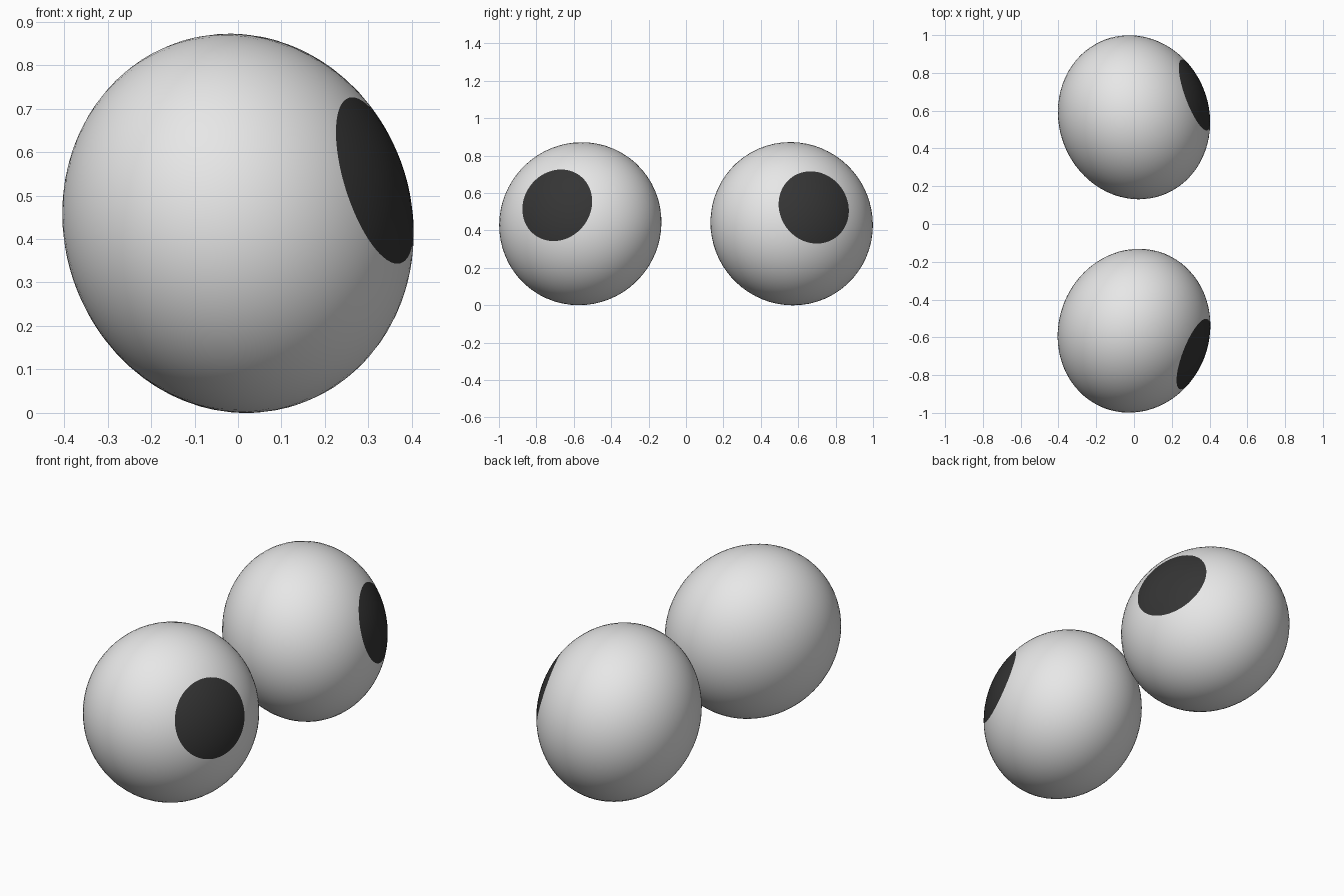
import bpy, bmesh, math
from mathutils import Matrix, Vector

if "Cube" in bpy.data.objects:
    bpy.data.objects.remove(bpy.data.objects["Cube"])

WIDE, DEEP = 0.439, 0.395      # radii across and along the gaze axis
PUPIL_ANGLE = math.radians(27)  # half angle of the pupil cap


def material(name, value):
    mat = bpy.data.materials.new(name)
    mat.diffuse_color = (value, value, value, 1)
    mat.use_nodes = True
    mat.node_tree.nodes["Principled BSDF"].inputs["Base Color"].default_value = mat.diffuse_color
    return mat


white = material("eye_white", 0.8)
black = material("pupil_black", 0.035)


def eyeball(name, centre, gaze_y, gaze_z):
    # slightly flattened ball whose pole points along the gaze
    gaze = Vector((math.sqrt(1 - gaze_y ** 2 - gaze_z ** 2), gaze_y, gaze_z))
    bm = bmesh.new()
    bmesh.ops.create_uvsphere(bm, u_segments=64, v_segments=40, radius=1)
    # pupil: cap of faces around the pole
    limit = math.cos(PUPIL_ANGLE)
    for face in bm.faces:
        face.smooth = True
        face.material_index = int(face.calc_center_median().z > limit)
    turn = gaze.to_track_quat('Z', 'Y').to_matrix().to_4x4()
    bm.transform(turn @ Matrix.Diagonal((WIDE, WIDE, DEEP, 1)))
    mesh = bpy.data.meshes.new(name)
    bm.to_mesh(mesh)
    bm.free()
    mesh.materials.append(white)
    mesh.materials.append(black)
    obj = bpy.data.objects.new(name, mesh)
    obj.location = centre
    bpy.context.collection.objects.link(obj)


eyeball("front_eyeball", (0, -0.565, 0.436), -0.35, 0.28)
eyeball("back_eyeball", (0, 0.565, 0.436), 0.335, 0.247)
